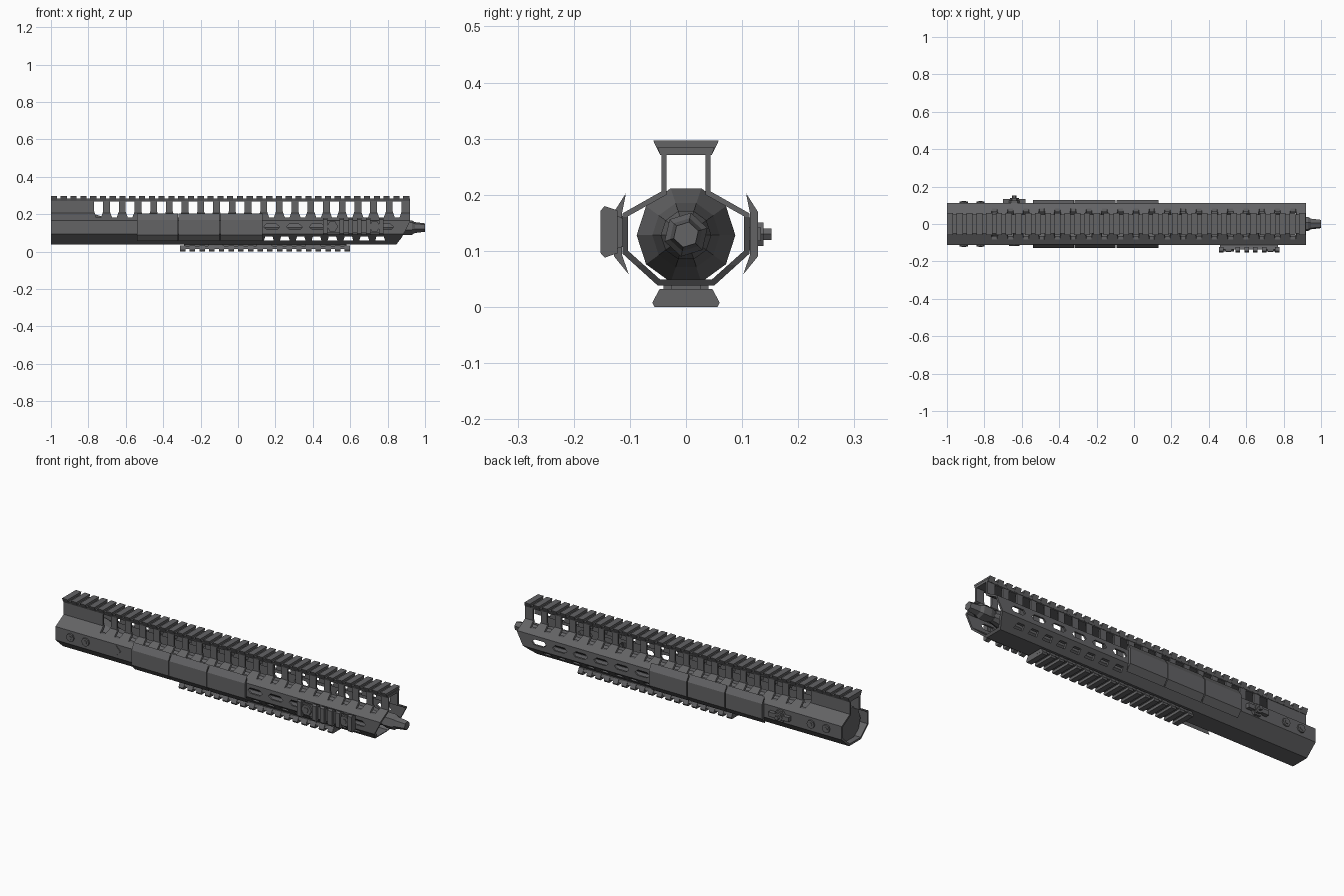
import bpy, bmesh
from math import cos, sin, tau

cube = bpy.data.objects.get("Cube")
if cube:
    bpy.data.objects.remove(cube)

metal = bpy.data.materials.new("dark_grey_metal")
metal.use_nodes = True
metal.diffuse_color = (0.125, 0.125, 0.13, 1)
metal.node_tree.nodes["Principled BSDF"].inputs["Base Color"].default_value = metal.diffuse_color


def prism(bm, pts, axis, lo, hi):
    """Extrude an outline along x (points are y, z) or along y (points are x, z)."""
    def place(p, d):
        return (d, p[0], p[1]) if axis == "x" else (p[0], d, p[1])
    a = [bm.verts.new(place(p, lo)) for p in pts]
    b = [bm.verts.new(place(p, hi)) for p in pts]
    bm.faces.new(a)
    bm.faces.new(b[::-1])
    n = len(pts)
    for i in range(n):
        j = (i + 1) % n
        bm.faces.new((a[j], a[i], b[i], b[j]))


def ring(cx, cz, r, sides, turn=0.0):
    return [(cx + r * cos(tau * i / sides + turn), cz + r * sin(tau * i / sides + turn))
            for i in range(sides)]


def mirrored(half):
    """Close a half outline (y > 0) with its mirror image."""
    return half + [(-y, z) for y, z in reversed(half)]


def finish(name, bm):
    bmesh.ops.recalc_face_normals(bm, faces=bm.faces)
    mesh = bpy.data.meshes.new(name)
    bm.to_mesh(mesh)
    bm.free()
    mesh.materials.append(metal)
    obj = bpy.data.objects.new(name, mesh)
    bpy.context.collection.objects.link(obj)
    return obj


def turned(name, profile, sides, cz, turn=0.0):
    """Faceted body of revolution around the x axis; profile is (x, radius)."""
    bm = bmesh.new()
    loops = [[bm.verts.new((x, y, z)) for y, z in ring(0, cz, r, sides, turn)]
             for x, r in profile]
    bm.faces.new(loops[0])
    bm.faces.new(loops[-1])
    for a, b in zip(loops, loops[1:]):
        for i in range(sides):
            j = (i + 1) % sides
            bm.faces.new((a[i], a[j], b[j], b[i]))
    return finish(name, bm)


# Hollow handguard shell with an open tower on top
outer = [(.044, .275), (.044, .206), (.113, .167), (.113, .095), (.05, .038)]
inner = [(.035, .275), (.035, .2), (.103, .162), (.103, .1), (.046, .049)]
bm = bmesh.new()
prism(bm, mirrored(outer) + mirrored(inner)[::-1], "x", -1, .92)
shell = finish("handguard_shell", bm)

# Openings: tapered upper windows, lower slots, side slots and raked nose
bm = bmesh.new()
for i in range(20):
    x = -.745 + i * .084
    prism(bm, [(x - .024, .268), (x - .024, .215), (x - .013, .184),
               (x + .013, .184), (x + .024, .215), (x + .024, .268)], "y", -.3, .3)
for i in range(8):
    x = .165 + i * .085
    prism(bm, [(x - .026, .06), (x + .026, .06), (x + .02, .08), (x - .02, .08)], "y", -.3, .3)
for i in range(6):
    x = .18 + i * .122
    prism(bm, [(x - .043, .132), (x - .025, .118), (x + .03, .118),
               (x + .043, .132), (x + .025, .147), (x - .03, .147)], "y", -.3, .3)
prism(bm, [(.84, .03), (1, .03), (1, .19), (.925, .17), (.875, .075)], "y", -.3, .3)
cutter = finish("opening_cutter", bm)
cutter.hide_render = True
mod = shell.modifiers.new("openings", "BOOLEAN")
mod.operation = "DIFFERENCE"
mod.solver = "EXACT"
mod.object = cutter
bpy.context.view_layer.update()
cut_mesh = bpy.data.meshes.new_from_object(
    shell.evaluated_get(bpy.context.evaluated_depsgraph_get()))
shell.modifiers.clear()
shell.data = cut_mesh
bpy.data.objects.remove(cutter)

# Top rail: continuous base and flared teeth
bm = bmesh.new()
prism(bm, mirrored([(.051, .285), (.046, .271)]), "x", -1, .92)
for i in range(37):
    x = -1 + i * .0523
    prism(bm, mirrored([(.058, .297), (.056, .291), (.047, .273)]), "x", x, min(x + .033, .92))
finish("top_rail", bm)

# Bottom rail: neck, core, teeth and mounting blocks
bm = bmesh.new()
prism(bm, mirrored([(.026, .041), (.026, .025)]), "x", -.29, .58)
prism(bm, mirrored([(.046, .031), (.052, .014)]), "x", -.31, .6)
for i in range(18):
    x = -.31 + i * .0518
    prism(bm, mirrored([(.047, .032), (.06, .008), (.056, 0)]), "x", x, x + .029)
for x in (-.12, .14, .4):
    prism(bm, mirrored([(.04, .04), (.04, .03)]), "x", x - .04, x + .04)
finish("bottom_rail", bm)

# Three curved grip panels on each side
panel = [(.107, .203), (.128, .17), (.128, .09), (.102, .058), (.114, .093), (.114, .167)]
for side, label in ((1, "left"), (-1, "right")):
    bm = bmesh.new()
    for lo, hi in ((-.54, -.322), (-.317, -.098), (-.093, .13)):
        prism(bm, [(side * y, z) for y, z in panel], "x", lo, hi)
    finish(label + "_grip_panels", bm)

    # Rear clamp screws with hex sockets raised as thin plates
    bm = bmesh.new()
    for x in (-.91, -.82):
        prism(bm, ring(x, .133, .022, 8), "y", side * .11, side * .121)
        prism(bm, ring(x, .133, .011, 6), "y", side * .121, side * .123)
    finish(label + "_clamp_screws", bm)

# Short side rail on the right face
bm = bmesh.new()
prism(bm, [(-.112, .108), (-.135, .1), (-.135, .168), (-.112, .158)], "x", .46, .77)
tooth = [(-.152, .096), (-.152, .172), (-.145, .18), (-.122, .172), (-.122, .096), (-.145, .088)]
for x in (.455, .543, .59, .637, .684, .755):
    prism(bm, tooth, "x", x, x + .024)
finish("side_rail", bm)
bm = bmesh.new()
for x in (.505, .73):
    prism(bm, ring(x, .135, .03, 6), "y", -.13, -.146)
    prism(bm, ring(x, .135, .014, 6), "y", -.146, -.149)
finish("side_rail_bolts", bm)

# Sling stud on the left, diamond plug on the right
bm = bmesh.new()
prism(bm, ring(-.64, .13, .034, 6), "y", .11, .126)
prism(bm, [(-.7, .118), (-.58, .118), (-.58, .142), (-.7, .142)], "y", .113, .134)
prism(bm, ring(-.64, .13, .024, 6), "y", .126, .138)
prism(bm, ring(-.64, .13, .012, 6), "y", .138, .152)
finish("sling_stud", bm)
bm = bmesh.new()
prism(bm, ring(-.64, .135, .027, 4), "y", -.11, -.117)
finish("diamond_plug", bm)

# Barrel with wide rear nut and stepped tip
turned("barrel", [(-.97, .078), (-.97, .088), (-.8, .088), (-.72, .06),
                  (-.6, .046), (.8, .045), (.86, .03)], 10, .128)
turned("barrel_tip", [(.84, .026), (.885, .04), (.93, .04), (.945, .03), (1, .023)], 6, .129, .3)
